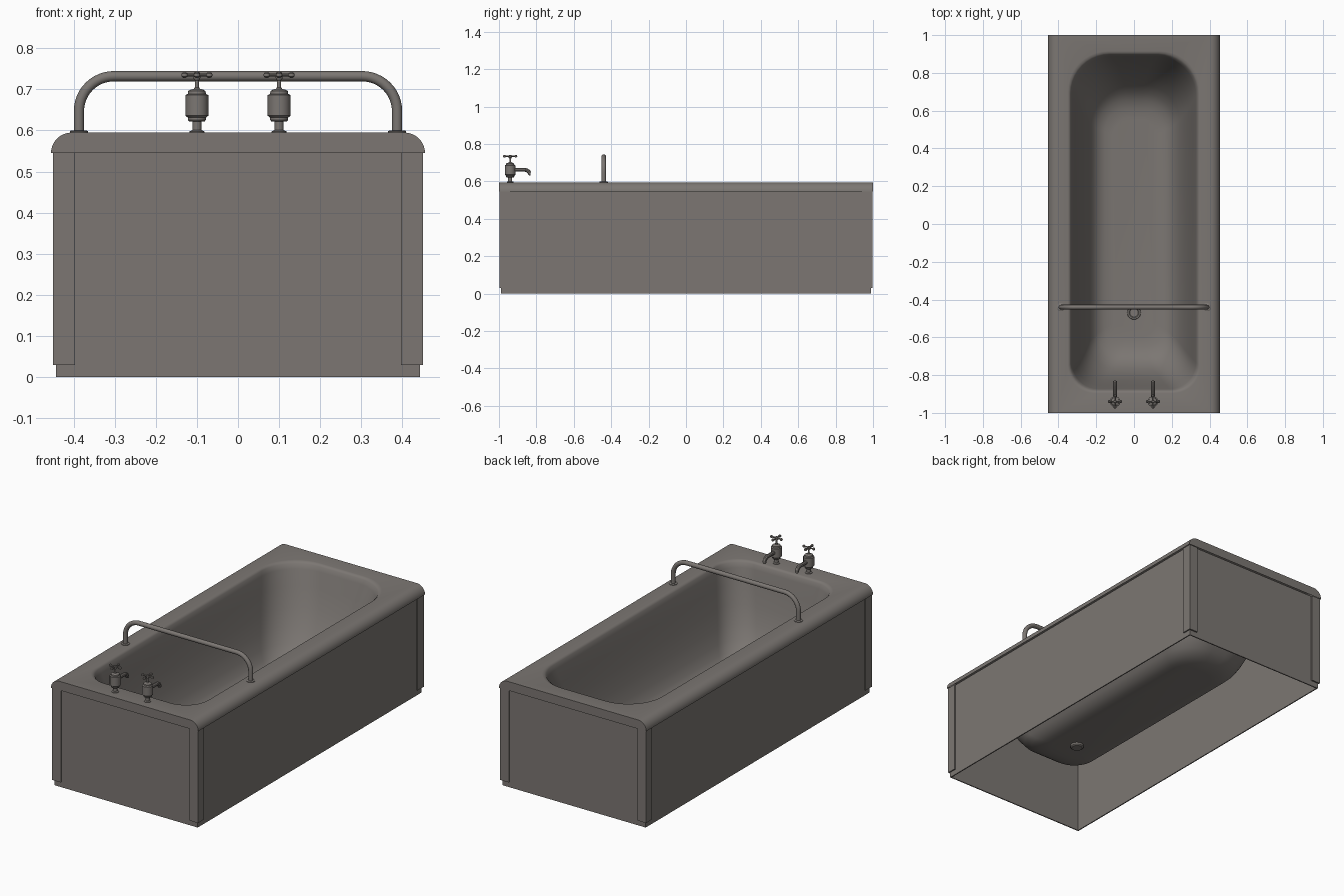
import bpy, bmesh, math
from mathutils import Vector

if "Cube" in bpy.data.objects:
    bpy.data.objects.remove(bpy.data.objects["Cube"])

mat = bpy.data.materials.new("warm_grey")
mat.diffuse_color = (0.2, 0.183, 0.17, 1)
mat.use_nodes = True
mat.node_tree.nodes["Principled BSDF"].inputs["Base Color"].default_value = mat.diffuse_color


def finish(name, bm, angle=35, recalc=True):
    if recalc:
        bmesh.ops.recalc_face_normals(bm, faces=bm.faces[:])
    me = bpy.data.meshes.new(name)
    bm.to_mesh(me)
    bm.free()
    me.shade_smooth()
    me.set_sharp_from_angle(angle=math.radians(angle))
    me.materials.append(mat)
    ob = bpy.data.objects.new(name, me)
    bpy.context.collection.objects.link(ob)
    return ob


def box(name, lo, hi):
    bm = bmesh.new()
    bmesh.ops.create_cube(bm, size=1)
    for v in bm.verts:
        v.co = Vector([(a + b) / 2 + c * (b - a) for a, b, c in zip(lo, hi, v.co)])
    return finish(name, bm)


def lathe(name, profile, x, y, n=24):
    bm = bmesh.new()
    rings = [[bm.verts.new((x + r * math.cos(2 * math.pi * i / n),
                            y + r * math.sin(2 * math.pi * i / n), z))
              for i in range(n)] for r, z in profile]
    for a, b in zip(rings, rings[1:]):
        for i in range(n):
            bm.faces.new((a[i], a[(i + 1) % n], b[(i + 1) % n], b[i]))
    bm.faces.new(rings[0])
    bm.faces.new(rings[-1])
    return finish(name, bm)


def tube(name, pts, radius, res=4):
    cu = bpy.data.curves.new(name, 'CURVE')
    cu.dimensions = '3D'
    cu.bevel_depth = radius
    cu.bevel_resolution = res
    cu.use_fill_caps = True
    sp = cu.splines.new('POLY')
    sp.points.add(len(pts) - 1)
    for p, c in zip(sp.points, pts):
        p.co = (*c, 1)
    tmp = bpy.data.objects.new(name + "_path", cu)
    bpy.context.collection.objects.link(tmp)
    dg = bpy.context.evaluated_depsgraph_get()
    me = bpy.data.meshes.new_from_object(tmp.evaluated_get(dg))
    bm = bmesh.new()
    bm.from_mesh(me)
    bpy.data.objects.remove(tmp)
    bpy.data.meshes.remove(me)
    for f in bm.faces:
        f.material_index = 0
    return finish(name, bm)


def rounded_ring(bm, z, hw, y0, y1, rf, rb, k=10):
    # rounded rectangle, separate corner radii for front and back
    vs = []
    for cx, cy, r, start in ((hw - rb, y1 - rb, rb, 0), (rb - hw, y1 - rb, rb, 90),
                             (rf - hw, y0 + rf, rf, 180), (hw - rf, y0 + rf, rf, 270)):
        for i in range(k + 1):
            a = math.radians(start + 90 * i / k)
            vs.append(bm.verts.new((cx + r * math.cos(a), cy + r * math.sin(a), z)))
    return vs


# tub: rolled rim, flat ends and lofted basin in one shell
bm = bmesh.new()
RINGS = [(.595, .350, -.895, .915, .14, .21), (.593, .342, -.887, .905, .14, .21),
         (.585, .335, -.880, .897, .14, .21), (.56, .328, -.873, .888, .14, .21),
         (.48, .312, -.855, .862, .14, .21), (.38, .290, -.830, .825, .14, .21),
         (.29, .266, -.800, .780, .14, .20), (.22, .240, -.765, .735, .14, .19),
         (.175, .215, -.730, .695, .13, .17), (.15, .190, -.695, .655, .12, .15),
         (.135, .155, -.650, .610, .10, .12), (.13, .110, -.600, .560, .08, .09)]
rings = [rounded_ring(bm, *r) for r in RINGS]
n = len(rings[0])
for a, b in zip(rings, rings[1:]):
    for i in range(n):
        bm.faces.new((a[i], b[i], b[(i + 1) % n], a[(i + 1) % n]))
bm.faces.new(rings[-1])
arc = [(.405 + .05 * math.sin(t * math.pi / 16), .545 + .05 * math.cos(t * math.pi / 16))
       for t in range(9)]
prof = [(-x, z) for x, z in reversed(arc)] + arc
front = [bm.verts.new((x, -1, z)) for x, z in prof]
back = [bm.verts.new((x, 1, z)) for x, z in prof]
for i in range(len(prof) - 1):
    if i != 8:
        bm.faces.new((front[i], front[i + 1], back[i + 1], back[i]))
bm.faces.new(front)
bm.faces.new(back)


def edge(a, b):
    return bm.edges.get((a, b)) or bm.edges.new((a, b))


loop = [edge(rings[0][i], rings[0][(i + 1) % n]) for i in range(n)]
loop += [edge(front[8], front[9]), edge(back[8], back[9]),
         edge(front[8], back[8]), edge(front[9], back[9])]
bmesh.ops.triangle_fill(bm, edges=loop, use_beauty=True, normal=(0, 0, 1))
finish("tub", bm)

# thin panels around the tub, open underneath
for s, side in ((-1, "left"), (1, "right")):
    xs = sorted((s * .443, s * .437))
    box(side + "_panel", (xs[0], -.988, 0), (xs[1], .988, .546))
for s, side in ((-1, "front"), (1, "back")):
    ys = sorted((s * .988, s * .982))
    box(side + "_panel", (-.437, ys[0], 0), (.437, ys[1], .546))

# L-shaped corner strips
for sx in (-1, 1):
    for sy in (-1, 1):
        pts = [(.45, .996), (.397, .996), (.397, .988), (.443, .988), (.443, .942), (.45, .942)]
        bm = bmesh.new()
        f = bm.faces.new([bm.verts.new((sx * x, sy * y, .03)) for x, y in pts])
        ext = bmesh.ops.extrude_face_region(bm, geom=[f], use_keep_orig=True)
        for v in ext["geom"]:
            if isinstance(v, bmesh.types.BMVert):
                v.co.z = .546
        finish("corner_strip", bm)

# grab bar across the tub with foot flanges
R, HX, TOP, BY = .085, .387, .732, -.44
bend = [(HX - R + R * math.cos(i * math.pi / 24), BY, TOP - R + R * math.sin(i * math.pi / 24))
        for i in range(13)]
half = [(HX, BY, .593)] + bend
tube("grab_bar", half + [(-x, y, z) for x, y, z in reversed(half)], .0125)
for s in (-1, 1):
    lathe("grab_bar_flange", [(.022, .594), (.022, .598), (.019, .6)], s * HX, BY)

# taps
BODY = [(.018, .594), (.018, .598), (.011, .601), (.011, .622), (.019, .622), (.022, .626),
        (.022, .631), (.028, .636), (.028, .686), (.022, .689), (.021, .696), (.016, .699),
        (.008, .701), (.005, .705), (.005, .722), (.008, .726), (.009, .734), (.006, .742)]
TY = -.94
for tx in (-.1, .1):
    lathe("tap_body", BODY, tx, TY)
    spout = [(tx, TY + .015, .662), (tx, -.862, .662)]
    spout += [(tx, -.862 + .028 * math.sin(t), .634 + .028 * math.cos(t))
              for t in (math.pi * i / 12 for i in range(1, 6))]
    spout.append((tx, -.832, .641))
    tube("tap_spout", spout, .0105, 3)
    for dx, dy in ((1, 0), (0, 1)):
        tube("tap_cross_handle", [(tx - .034 * dx, TY - .034 * dy, .735),
                                  (tx + .034 * dx, TY + .034 * dy, .735)], .004, 2)
    for dx, dy in ((1, 0), (-1, 0), (0, 1), (0, -1)):
        lathe("tap_handle_end", [(.003, .728), (.007, .731), (.008, .735), (.007, .739),
                                 (.003, .742)], tx + .03 * dx, TY + .03 * dy, 12)

# drain
lathe("drain", [(.028, .115), (.034, .12), (.036, .131), (.034, .134), (.026, .134),
                (.022, .131)], 0, -.47)
